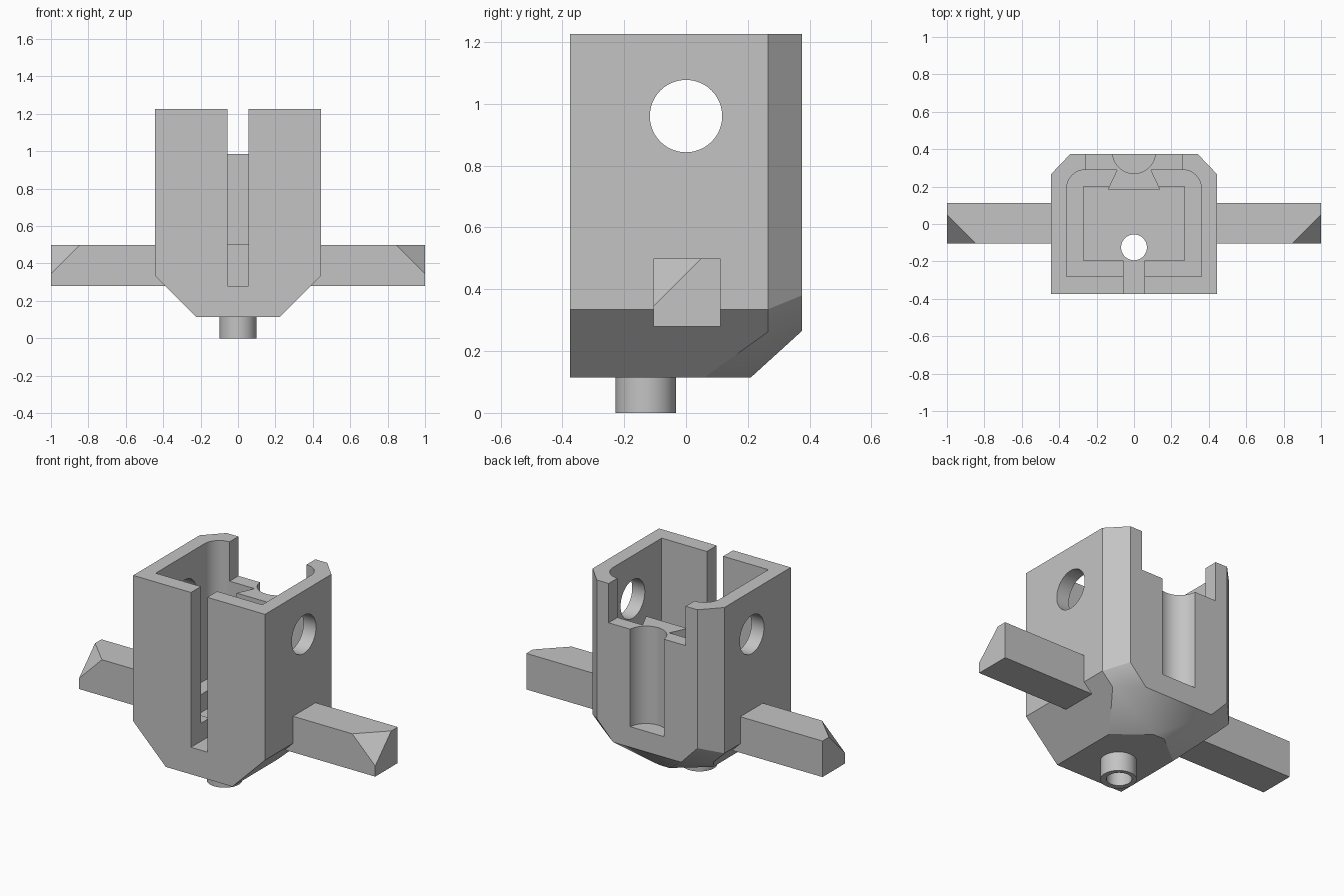
import bpy, bmesh
from math import sin, cos, pi, radians

old = bpy.data.objects.get("Cube")
if old:
    bpy.data.objects.remove(old, do_unlink=True)

grey = bpy.data.materials.new("plain grey")
grey.use_nodes = True
grey.diffuse_color = (0.55, 0.55, 0.55, 1)
grey.node_tree.nodes["Principled BSDF"].inputs["Base Color"].default_value = (0.55, 0.55, 0.55, 1)


def finish(name, bm):
    bmesh.ops.recalc_face_normals(bm, faces=bm.faces)
    mesh = bpy.data.meshes.new(name)
    bm.to_mesh(mesh)
    bm.free()
    mesh.materials.append(grey)
    obj = bpy.data.objects.new(name, mesh)
    bpy.context.collection.objects.link(obj)
    return obj


def hull(name, points):
    bm = bmesh.new()
    for p in points:
        bm.verts.new(p)
    bmesh.ops.convex_hull(bm, input=bm.verts)
    bmesh.ops.dissolve_limit(bm, angle_limit=radians(1), verts=bm.verts, edges=bm.edges)
    return finish(name, bm)


def prism(name, outline, low, high, axis="Z"):
    """Extrude a flat outline along Z, or along X with the outline in (y, z)."""
    place = (lambda a, b, h: (a, b, h)) if axis == "Z" else (lambda a, b, h: (h, a, b))
    bm = bmesh.new()
    rings = [[bm.verts.new(place(a, b, h)) for a, b in outline] for h in (low, high)]
    n = len(outline)
    for ring in rings:
        bm.faces.new(ring)
    for i in range(n):
        j = (i + 1) % n
        bm.faces.new((rings[0][i], rings[0][j], rings[1][j], rings[1][i]))
    return finish(name, bm)


def rect(x0, x1, y0, y1):
    return [(x0, y0), (x1, y0), (x1, y1), (x0, y1)]


def arc(cx, cy, r, start=0, end=2 * pi, steps=48, closed=True):
    count = steps if closed else steps + 1
    return [(cx + r * cos(start + (end - start) * i / steps),
             cy + r * sin(start + (end - start) * i / steps)) for i in range(count)]


def combine(target, tool, operation="DIFFERENCE"):
    mod = target.modifiers.new(operation, "BOOLEAN")
    mod.object, mod.operation, mod.solver = tool, operation, "EXACT"
    tool.hide_render = True
    bpy.context.view_layer.objects.active = target
    bpy.ops.object.modifier_apply(modifier=mod.name)
    bpy.data.objects.remove(tool, do_unlink=True)


# Housing: tapered base with bevelled rear corners
half = [(0.445, -0.375, 1.225), (0.445, 0.265, 1.225), (0.34, 0.375, 1.225),
        (0.445, -0.375, 0.335), (0.445, 0.265, 0.335), (0.34, 0.375, 0.38),
        (0.372, 0.265, 0.262), (0.23, 0.375, 0.265),
        (0.225, -0.375, 0.115), (0.225, 0.06, 0.115), (0.035, 0.21, 0.115)]
housing = hull("housing", half + [(-x, y, z) for x, y, z in half])

# Hollow peg underneath
combine(housing, prism("peg", arc(0, -0.13, 0.098), 0, 0.2), "UNION")

# Upper cavity with rounded rear corners, leaving a dovetail rib at the back
right = [(0.36, -0.28)] + arc(0.26, 0.19, 0.1, 0, pi / 2, 12, False) + [(0.09, 0.29), (0.14, 0.185)]
left = [(-x, y) for x, y in reversed(right)]
combine(housing, prism("upper_cavity", right + left, 0.39, 1.4))

# Lower cavity, front slot and rear notch
combine(housing, prism("lower_cavity", rect(-0.27, 0.27, -0.195, 0.2), 0.28, 0.5))
combine(housing, prism("front_slot", rect(-0.055, 0.055, -0.5, -0.15), 0.28, 1.4))
combine(housing, prism("rear_notch", rect(-0.26, 0.26, 0.1, 0.5), 0.985, 1.4))

# Round rear groove, peg bore and side holes
combine(housing, prism("rear_groove", arc(0, 0.385, 0.115), 0.39, 1.4))
combine(housing, prism("peg_bore", arc(0, -0.125, 0.069), -0.1, 0.35))
combine(housing, prism("side_holes", arc(0, 0.96, 0.117), -0.6, 0.6, "X"))

# Side arms with one clipped upper front corner
parts = [housing]
for name, s in (("left_arm", 1), ("right_arm", -1)):
    corners = [(0.375, y, z) for y in (-0.105, 0.112) for z in (0.28, 0.5)]
    corners += [(1, -0.105, 0.28), (1, 0.112, 0.28), (1, 0.112, 0.5),
                (1, -0.105, 0.345), (0.845, -0.105, 0.5), (1, 0.05, 0.5)]
    parts.append(hull(name, [(s * x, y, z) for x, y, z in corners]))

# Smooth round surfaces, sharp edges elsewhere
bpy.ops.object.select_all(action="DESELECT")
for part in parts:
    part.select_set(True)
bpy.context.view_layer.objects.active = housing
bpy.ops.object.shade_smooth_by_angle(angle=radians(30))
